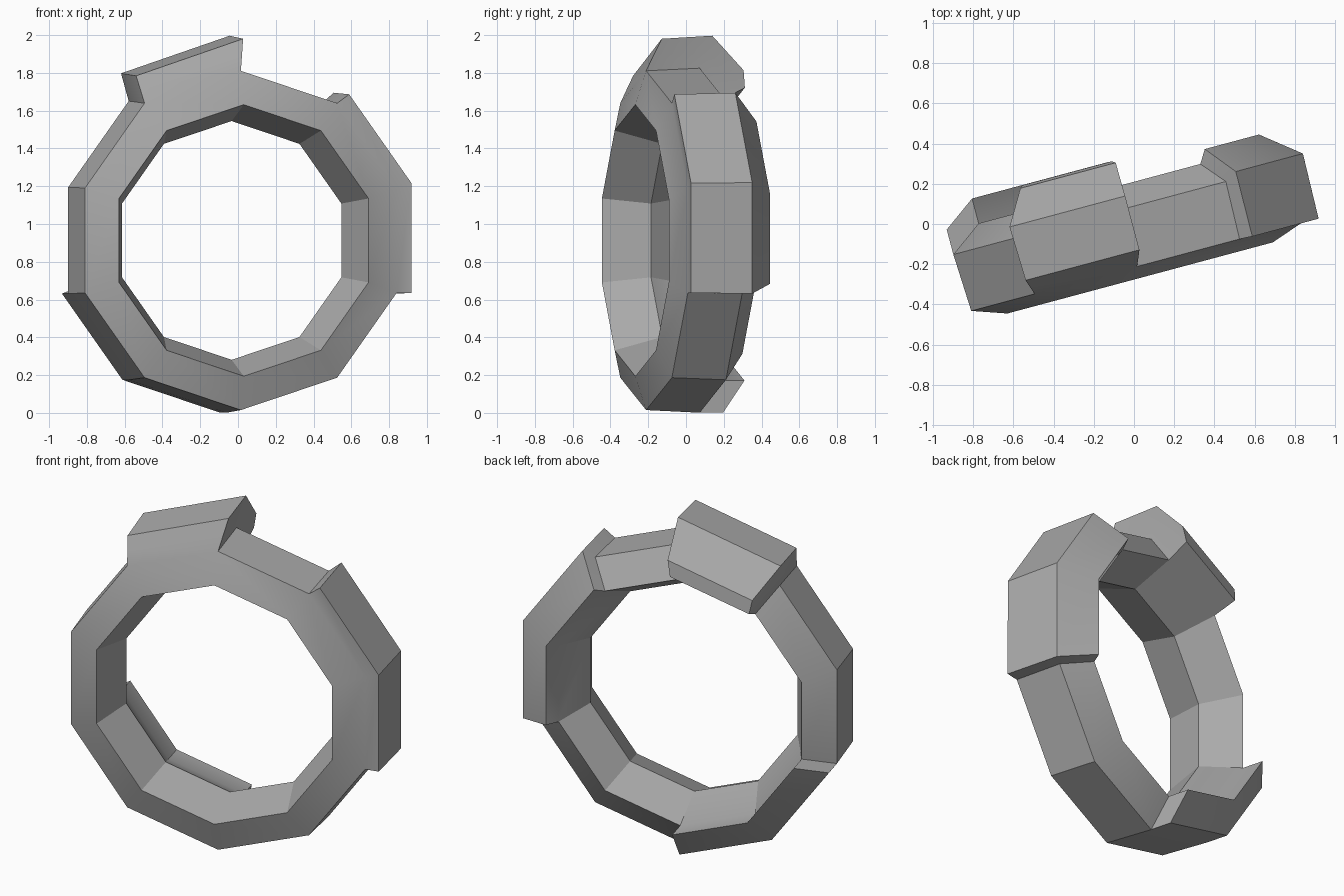
import bpy
import bmesh
from math import radians, sin, cos
from mathutils import Vector, Matrix

default_cube = bpy.data.objects.get("Cube")
if default_cube:
    bpy.data.objects.remove(default_cube, do_unlink=True)

SEGMENTS = 10
CENTRE = Vector((-0.04, 0, 0.913))
# Tube section as (radius, depth): front, outer front, outer back, back, inner
SECTION = [(0.719, -0.267), (0.898, -0.208), (0.912, 0.086), (0.742, 0.203), (0.632, -0.02)]
SIDES = len(SECTION)
OUTER, BACK = 1, 2

# Raised blocks: the segments and sides they cover, the push direction and
# strength at each ring, and (outward, backward) pushes per section corner
BLOCKS = [
    dict(segments=[9, 0], sides=[OUTER, BACK],
         rings={9: (0, 1), 0: (18, 1.05), 1: (36, 1)},
         layers=[{1: (0.08, -0.004), 2: (0.075, 0.035), 3: (0.05, 0.066)}]),
    dict(segments=[2], sides=[OUTER, BACK],
         rings={2: (79, 1.08), 3: (100, 0.92)},
         layers=[{1: (0.08, 0.038), 2: (0.08, 0.03), 3: (0.063, 0.127)},
                 {1: (0.16, 0.077), 2: (0.162, 0.06), 3: (0.15, 0.115)}]),
    dict(segments=[5, 6], sides=[BACK],
         rings={5: (198, 1), 6: (234, 1), 7: (270, 1)},
         layers=[{2: (0, 0.128), 3: (0, 0.128)}]),
]

bm = bmesh.new()


def polar(angle, radius, depth):
    a = radians(angle)
    return Vector((radius * cos(a), depth, radius * sin(a)))


def base_point(ring, corner):
    return CENTRE + polar(18 + 36 * ring, *SECTION[corner])


def cell(segment, side):
    """Ring and corner keys of one tube face."""
    r, c = (segment + 1) % SEGMENTS, (side + 1) % SIDES
    return [(segment, side), (r, side), (r, c), (segment, c)]


# Plain tube, leaving gaps for the raised blocks
base = {(r, c): bm.verts.new(base_point(r, c)) for r in range(SEGMENTS) for c in range(SIDES)}
covered = {(s, j) for b in BLOCKS for s in b["segments"] for j in b["sides"]}
for s in range(SEGMENTS):
    for j in range(SIDES):
        if (s, j) not in covered:
            bm.faces.new([base[k] for k in cell(s, j)])

# Raised blocks with walls around their borders
for block in BLOCKS:
    cells = [cell(s, j) for s in block["segments"] for j in block["sides"]]
    edges = [(q[i], q[(i + 1) % 4]) for q in cells for i in range(4)]
    border = [(a, b) for a, b in edges if (b, a) not in edges]
    lower = base
    for layer in block["layers"]:
        upper = {}
        for key in {k for q in cells for k in q}:
            angle, strength = block["rings"][key[0]]
            out, back = layer[key[1]]
            upper[key] = bm.verts.new(base_point(*key) + polar(angle, out * strength, back))
        for a, b in border:
            bm.faces.new([lower[a], lower[b], upper[b], upper[a]])
        lower = upper
    for q in cells:
        bm.faces.new([lower[k] for k in q])

# Turn the whole ring about the upright axis
bmesh.ops.rotate(bm, verts=bm.verts, cent=(0, 0, 0), matrix=Matrix.Rotation(radians(15), 3, "Z"))
bmesh.ops.recalc_face_normals(bm, faces=bm.faces)

mesh = bpy.data.meshes.new("segmented_ring")
bm.to_mesh(mesh)
bm.free()
ring = bpy.data.objects.new("segmented_ring", mesh)
bpy.context.collection.objects.link(ring)

# Plain grey material
grey = bpy.data.materials.new("plain_grey")
grey.use_nodes = True
colour = (0.4, 0.4, 0.4, 1)
grey.diffuse_color = colour
for node in grey.node_tree.nodes:
    if node.type == "BSDF_PRINCIPLED":
        node.inputs["Base Color"].default_value = colour
mesh.materials.append(grey)

# Soft shading across shallow bends only
bpy.ops.object.select_all(action="DESELECT")
ring.select_set(True)
bpy.context.view_layer.objects.active = ring
bpy.ops.object.shade_smooth_by_angle(angle=radians(30))
